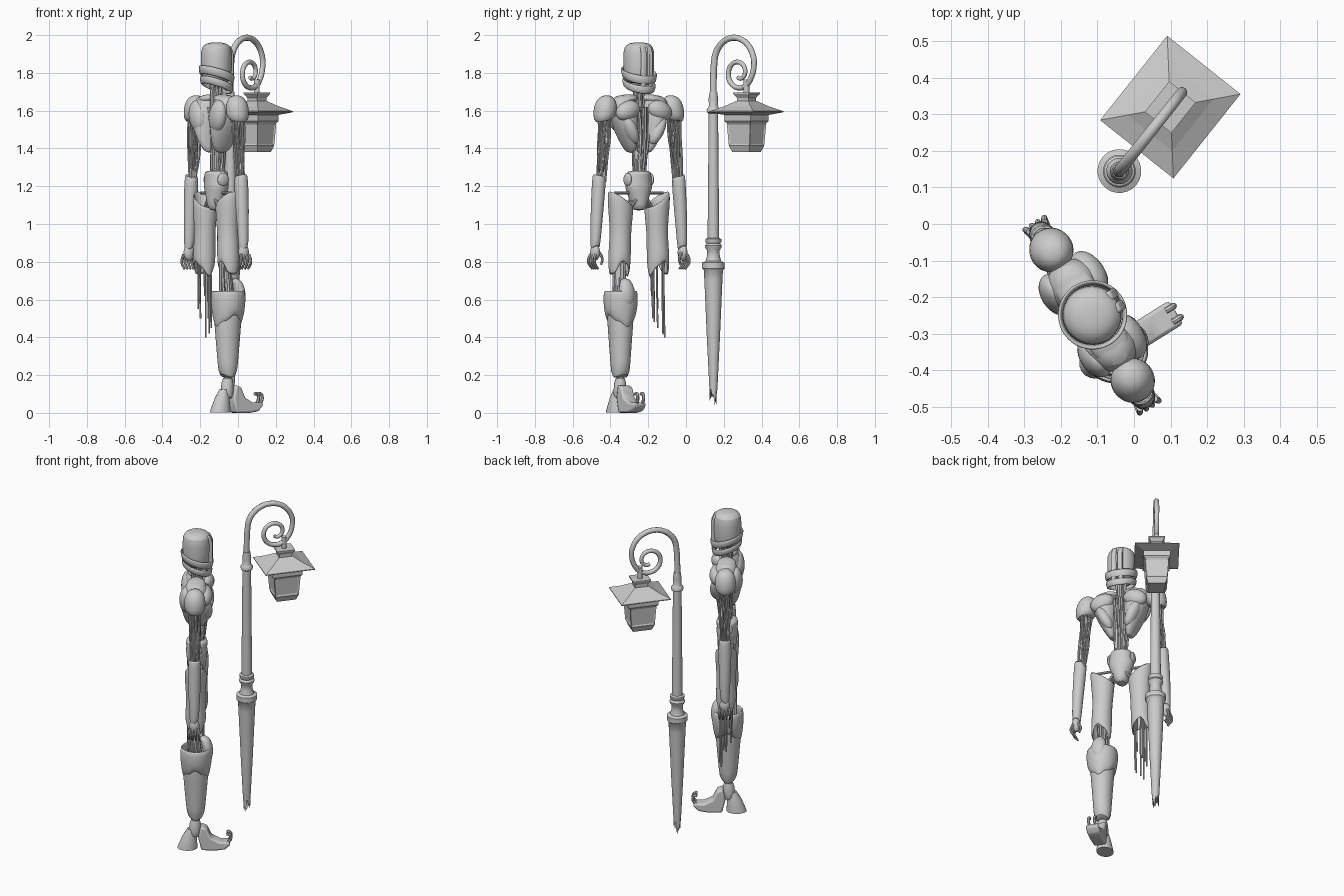
import bpy, bmesh, math, random
from math import sin, cos, pi, radians
from mathutils import Matrix, Vector

random.seed(4)
if "Cube" in bpy.data.objects:
    bpy.data.objects.remove(bpy.data.objects["Cube"])

GREY = (0.6, 0.6, 0.6, 1)
grey = bpy.data.materials.new("light grey")
grey.use_nodes = True
grey.diffuse_color = GREY
grey.node_tree.nodes["Principled BSDF"].inputs["Base Color"].default_value = GREY

# Robot space: X sideways, Y forward. Lamp space: X along the arm.
ROBOT = Matrix.Translation((-0.115, -0.25, 0)) @ Matrix.Rotation(radians(-58), 4, 'Z')
LAMP = Matrix.Translation((-0.04, 0.145, 0)) @ Matrix.Rotation(radians(51.5), 4, 'Z')


def finish(name, mesh, frame, smooth=True, angle=40):
    mesh.materials.clear()
    mesh.materials.append(grey)
    if smooth:
        mesh.shade_smooth()
        mesh.set_sharp_from_angle(angle=radians(angle))
    else:
        mesh.shade_flat()
    ob = bpy.data.objects.new(name, mesh)
    bpy.context.scene.collection.objects.link(ob)
    ob.matrix_world = frame
    return ob


def from_bm(name, bm, frame, smooth=True, angle=40):
    bmesh.ops.recalc_face_normals(bm, faces=bm.faces)
    mesh = bpy.data.meshes.new(name)
    bm.to_mesh(mesh)
    bm.free()
    return finish(name, mesh, frame, smooth, angle)


def loft(name, rows, frame=ROBOT, n=20, side=1, solid=0, low=None, high=None, subdiv=1):
    """Skin of ellipses (z, cx, cy, rx, ry); low/high shift the end rings."""
    bm = bmesh.new()
    rings = []
    for i, (z, cx, cy, rx, ry) in enumerate(rows):
        ring = []
        for k in range(n):
            a = 2 * pi * k / n
            edge = low if i == 0 else high if i == len(rows) - 1 else None
            dz = edge(a) if edge else 0
            ring.append(bm.verts.new((side * (cx + rx * cos(a)), cy + ry * sin(a), z + dz)))
        rings.append(ring)
    for a, b in zip(rings, rings[1:]):
        for k in range(n):
            bm.faces.new((a[k], a[(k + 1) % n], b[(k + 1) % n], b[k]))
    if not solid:
        bm.faces.new(rings[0])
        bm.faces.new(rings[-1])
    ob = from_bm(name, bm, frame)
    if solid:
        m = ob.modifiers.new("thickness", 'SOLIDIFY')
        m.thickness = solid
    if subdiv:
        ob.modifiers.new("round", 'SUBSURF').levels = subdiv
        ob.modifiers["round"].render_levels = subdiv
    return ob


def tubes(name, paths, radius, frame=ROBOT, sides=2, taper=None):
    """Bundle of round tubes along point lists, turned into one mesh."""
    cu = bpy.data.curves.new(name, 'CURVE')
    cu.dimensions = '3D'
    cu.bevel_depth = radius
    cu.bevel_resolution = sides
    cu.use_fill_caps = True
    cu.resolution_u = 5
    for pts in paths:
        sp = cu.splines.new('BEZIER')
        sp.bezier_points.add(len(pts) - 1)
        for i, (bp, p) in enumerate(zip(sp.bezier_points, pts)):
            bp.co = p
            bp.handle_left_type = bp.handle_right_type = 'AUTO'
            if taper:
                bp.radius = 1 + (taper - 1) * i / (len(pts) - 1)
    tmp = bpy.data.objects.new(name + " path", cu)
    bpy.context.scene.collection.objects.link(tmp)
    dg = bpy.context.evaluated_depsgraph_get()
    mesh = bpy.data.meshes.new_from_object(tmp.evaluated_get(dg))
    bpy.data.objects.remove(tmp)
    return finish(name, mesh, frame)


def bundle(name, stations, count, radius, wobble):
    """Loose cables threaded through (x, y, z, spread) stations."""
    paths = []
    for i in range(count):
        a, r = 2.4 * i, math.sqrt((i + 0.5) / count)
        paths.append([(x + s * r * cos(a) + random.uniform(-wobble, wobble),
                       y + s * r * sin(a) + random.uniform(-wobble, wobble), z)
                      for x, y, z, s in stations])
    return tubes(name, paths, radius, sides=1)


def blob(name, at, size, turn=(0, 0, 0), frame=ROBOT):
    bm = bmesh.new()
    bmesh.ops.create_uvsphere(bm, u_segments=20, v_segments=12, radius=1)
    rot = Matrix.Rotation(turn[2], 4, 'Z') @ Matrix.Rotation(turn[1], 4, 'Y') @ Matrix.Rotation(turn[0], 4, 'X')
    bmesh.ops.transform(bm, verts=bm.verts,
                        matrix=Matrix.Translation(at) @ rot @ Matrix.Diagonal((*size, 1)))
    return from_bm(name, bm, frame)


def slab(name, profile, x, width, bevel=0.008):
    """Side profile (y, z) extruded across x."""
    bm = bmesh.new()
    face = bm.faces.new([bm.verts.new((x - width / 2, y, z)) for y, z in profile])
    new = bmesh.ops.extrude_face_region(bm, geom=[face])["geom"]
    bmesh.ops.translate(bm, vec=(width, 0, 0), verts=[v for v in new if isinstance(v, bmesh.types.BMVert)])
    ob = from_bm(name, bm, ROBOT)
    m = ob.modifiers.new("soft edges", 'BEVEL')
    m.width, m.segments = bevel, 2
    return ob


# Head: helmet, wrapped jaw bands, split face plate
loft("helmet", [(1.74, 0, 0, .07, .07), (1.79, 0, 0, .081, .081), (1.90, 0, 0, .083, .083),
                (1.937, 0, 0, .078, .078), (1.957, 0, 0, .055, .055), (1.962, 0, 0, .015, .015)], n=28)
for name, z, h, r in (("upper_jaw_band", 1.765, .05, .087), ("lower_jaw_band", 1.715, .045, .08)):
    tilt = lambda a: -.028 * sin(a)
    loft(name, [(z, 0, .002, r - .008, r - .008), (z + h, 0, .002, r, r)], n=28, solid=.012,
         low=tilt, high=tilt)
for s in (1, -1):
    slab("face_plate", [(.06, 1.72), (.083, 1.70), (.092, 1.78), (.092, 1.90), (.075, 1.94), (.05, 1.94)],
         s * .019, .028, .006)
bundle("neck_cables", [(0, 0, 1.58, .035), (0, 0, 1.66, .028), (0, 0, 1.77, .035)], 12, .009, .003)

# Spine cables and pelvis
bundle("spine_cables", [(0, .01, 1.2, .028), (0, .01, 1.32, .036), (0, .015, 1.45, .046), (0, .01, 1.62, .05)],
       26, .008, .006)
loft("pelvis", [(1.07, 0, 0, .03, .04), (1.10, 0, 0, .042, .052), (1.16, 0, 0, .062, .058),
                (1.20, 0, 0, .08, .064), (1.22, 0, 0, .07, .06), (1.27, 0, 0, .07, .064), (1.282, 0, 0, .06, .055)])
tubes("hip_axle", [[(-.15, 0, 1.165), (.15, 0, 1.165)]], .008)

for s, label in ((1, "left"), (-1, "right")):
    # Chest half with overlapping plates
    loft(label + "_chest", [(1.375, .05, 0, .015, .03), (1.41, .058, 0, .03, .06), (1.48, .078, 0, .05, .083),
                            (1.56, .092, 0, .072, .088), (1.63, .098, 0, .078, .075),
                            (1.67, .095, 0, .062, .05), (1.682, .09, 0, .03, .025)], side=s)
    blob(label + "_pectoral_plate", (s * .1, .052, 1.6), (.072, .045, .052), (0, s * .35, 0))
    blob(label + "_rib_plate", (s * .085, .05, 1.5), (.035, .046, .085), (0, s * .45, 0))
    blob(label + "_shoulder_blade", (s * .1, -.053, 1.57), (.06, .042, .088), (0, s * .3, 0))
    blob(label + "_collar", (s * .085, 0, 1.66), (.07, .055, .025), (0, s * .15, 0))
    blob(label + "_hip_disc", (s * .07, 0, 1.235), (.014, .035, .035))

    # Arm: shoulder dome, cable upper arm, shell forearm, claw hand
    loft(label + "_shoulder", [(1.54, .218, 0, .052, .052), (1.58, .213, 0, .062, .062), (1.63, .207, 0, .062, .062),
                               (1.665, .203, 0, .045, .045), (1.682, .2, 0, .02, .02)], side=s,
         low=lambda a: -.015 * cos(a))
    bundle(label + "_arm_cables", [(s * .215, 0, 1.57, .036), (s * .222, 0, 1.46, .036), (s * .23, 0, 1.36, .032),
                                   (s * .24, 0, 1.22, .022)], 16, .0055, .007)
    loft(label + "_forearm", [(.865, .272, 0, .025, .026), (.95, .268, 0, .029, .03), (1.08, .26, 0, .034, .036),
                              (1.18, .252, 0, .036, .038), (1.258, .247, 0, .037, .036)], side=s, solid=.01,
         low=lambda a: .015 * sin(a), high=lambda a: .008 * cos(a))
    blob(label + "_palm", (s * .273, 0, .85), (.024, .03, .045))
    tubes(label + "_fingers", [[(s * .285, y, .84), (s * .296, y * 1.3, .80), (s * .272, y * 1.2, .762)]
                               for y in (-.024, -.008, .008, .024)]
          + [[(s * .258, .015, .85), (s * .24, .02, .815), (s * .248, .02, .785)]], .009, taper=.65)

    # Open thigh shell with hip struts
    loft(label + "_thigh", [(.76, .122, 0, .057, .057), (.84, .12, 0, .062, .062), (.94, .115, 0, .056, .054),
                            (1.03, .112, 0, .064, .061), (1.09, .113, 0, .07, .064), (1.13, .117, 0, .07, .062)],
         side=s, solid=.01, low=lambda a: -.04 * cos(2 * a) + .01 * cos(5 * a),
         high=lambda a: .045 * cos(a))
    tubes(label + "_hip_struts", [[(s * .035, y, 1.13), (s * .12, y, 1.02)] for y in (-.03, -.01, .01, .03)], .008)
    blob(label + "_hip_joint", (s * .11, 0, 1.04), (.045, .045, .05))

# Severed leg: bare cables hanging out of the thigh
dangling = []
for i, end in enumerate((.50, .40, .58, .45, .50, .62, .42, .55, .48)):
    a = 2.4 * i
    x, y = -.12 + .034 * cos(a), .034 * sin(a)
    dangling.append([(x, y, .9), (x + .003, y, .7), (x, y + .003, end)])
tubes("dangling_cables", dangling, .0045)

# Complete leg: knee, guard, shin
X = .115
bundle("knee_cables", [(X, -.005, .9, .035), (X, -.012, .75, .032), (X, -.005, .6, .04)], 16, .009, .004)
loft("kneecap", [(.56, X, .07, .022, .02), (.60, X, .072, .045, .03), (.66, X, .068, .045, .032),
                 (.70, X, .05, .03, .03), (.712, X, .045, .015, .015)])
loft("knee_guard", [(.48, X, 0, .072, .074), (.54, X, .002, .088, .09), (.60, X, .003, .093, .094),
                    (.648, X, .003, .09, .09)], solid=.012, low=lambda a: .03 * cos(2 * a) + .012 * cos(6 * a))
loft("shin", [(.18, X, 0, .047, .048), (.26, X, 0, .053, .055), (.38, X, 0, .06, .066), (.5, X, 0, .07, .076),
              (.6, X, 0, .075, .075)], low=lambda a: -.015 * cos(2 * a))
loft("ankle", [(.07, X, -.005, .035, .035), (.12, X, -.005, .034, .036), (.2, X, 0, .03, .03)])

# Foot: heel cup, arched forefoot, upturned toe
loft("heel", [(.003, X, -.048, .048, .058), (.02, X, -.045, .047, .055), (.08, X, -.035, .036, .04),
              (.125, X, -.025, .025, .022)], subdiv=0)
slab("forefoot", [(.035, 0), (.12, 0), (.17, .008), (.20, .035), (.20, .055), (.14, .055), (.09, .08),
                  (.065, .135), (.03, .15), (.015, .08)], X, .075, .012)
tubes("toe_hook", [[(X + d, .18, .04), (X + d, .203, .075), (X + d, .192, .102), (X + d, .178, .1)]
                   for d in (-.018, .018)], .009)


# Lamp post: turned column with a splintered foot
def turned(name, pts, low=None):
    ob = loft(name, [(z, 0, 0, r, r) for z, r in pts], LAMP, 24, low=low, subdiv=0)
    return ob


turned("post_base", [(.09, .019), (.14, .022), (.40, .035), (.70, .048), (.755, .051), (.765, .06), (.795, .06),
                     (.803, .042), (.83, .034), (.86, .033), (.875, .043), (.885, .045), (.897, .036), (.905, .042),
                     (.92, .042), (.926, .032)],
       low=lambda a: .028 * sin(3 * a) + .024 * cos(7 * a))
turned("post_shaft", [(.92, .031), (1.25, .028), (1.585, .025), (1.59, .034), (1.605, .036), (1.615, .03),
                      (1.625, .023), (1.66, .026), (1.70, .02)])

# Curled arm
arc = [(.14 - .135 * cos(pi * i / 8), 0, 1.848 + .138 * sin(pi * i / 8)) for i in range(9)]
curl = []
for i in range(1, 15):
    t = i / 14
    a, r = -2.6 * pi * t + .1, .105 * (1 - t) ** .8 * .62 + .025
    curl.append((.17 + r * cos(a), 0, 1.80 + r * sin(a)))
tubes("curled_arm", [[(0, 0, 1.66), (.0, 0, 1.76)] + arc + curl], .018, LAMP, 3, taper=.6)
tubes("lantern_hook", [[(.224, 0, 1.68), (.224, 0, 1.765)]], .016, LAMP, 3)


# Lantern: four-sided stack of frames
def square_stack(name, rows, panels=False):
    bm = bmesh.new()
    rings = [[bm.verts.new((.224 + i * h * 1.07, j * h * .93, z))
              for i, j in ((1, 1), (-1, 1), (-1, -1), (1, -1))] for z, h in rows]
    sides = []
    for a, b in zip(rings, rings[1:]):
        sides.append([bm.faces.new((a[k], a[(k + 1) % 4], b[(k + 1) % 4], b[k])) for k in range(4)])
    bm.faces.new(rings[0])
    bm.faces.new(rings[-1])
    bmesh.ops.recalc_face_normals(bm, faces=bm.faces)
    if panels:
        bmesh.ops.inset_individual(bm, faces=sides[1], thickness=.012, depth=-.005)
    return from_bm(name, bm, LAMP, smooth=False)


square_stack("lantern_cap", [(1.645, .036), (1.668, .036), (1.688, .05), (1.695, .05)])
square_stack("lantern_roof", [(1.578, .085), (1.592, .138), (1.597, .138), (1.622, .085), (1.65, .04)])
square_stack("lantern_body", [(1.38, .053), (1.415, .066), (1.535, .074), (1.545, .083), (1.585, .083)], panels=True)
